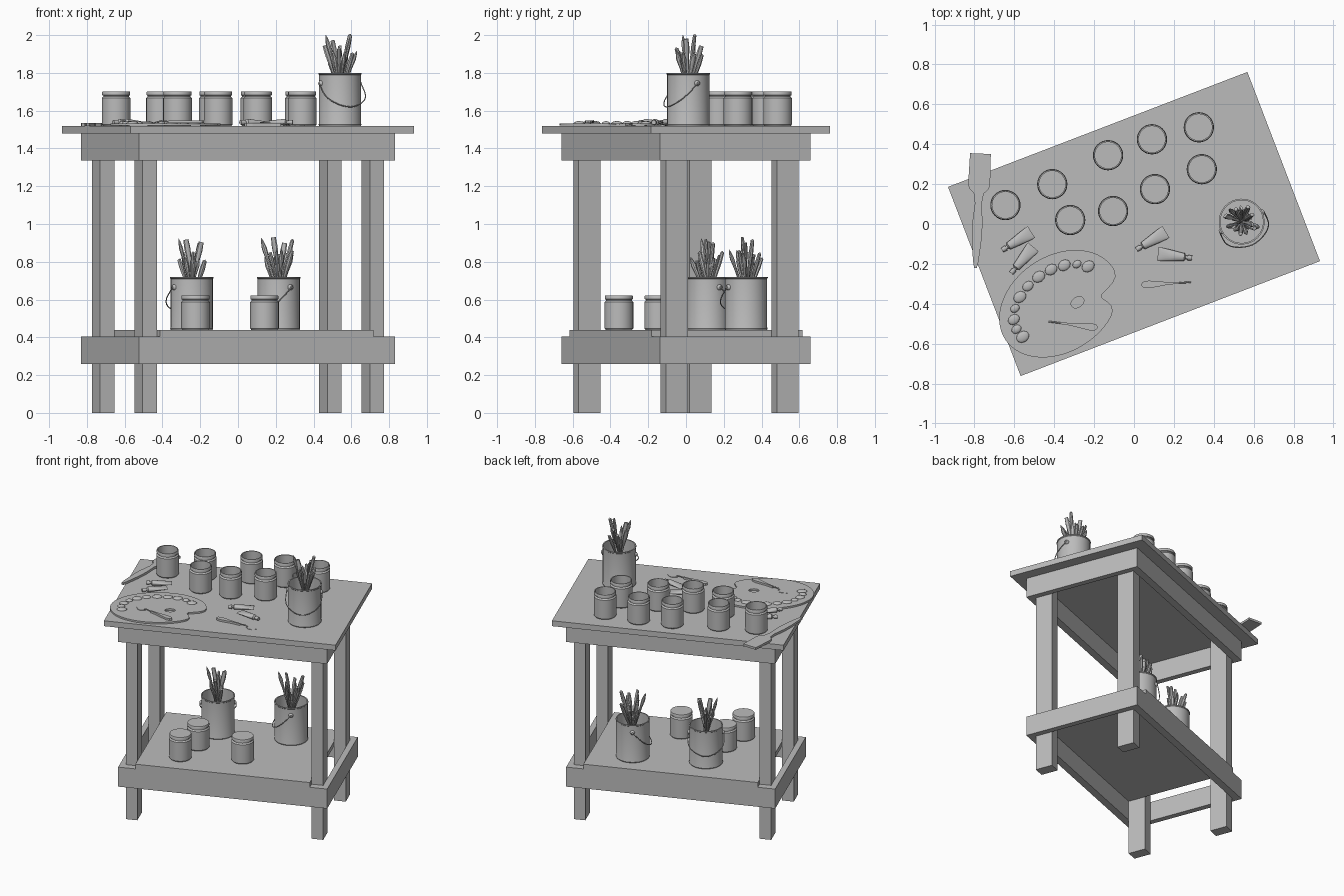
import bpy, bmesh, math, random
from math import sin, cos, pi, radians
from mathutils import Vector, Matrix

if "Cube" in bpy.data.objects:
    bpy.data.objects.remove(bpy.data.objects["Cube"])

random.seed(4)
TURN = Matrix.Rotation(radians(21), 4, 'Z')
TOP, SHELF = 1.52, 0.44

grey = bpy.data.materials.new("plain grey")
grey.use_nodes = True
grey.diffuse_color = (0.5, 0.5, 0.5, 1)
grey.node_tree.nodes["Principled BSDF"].inputs["Base Color"].default_value = (0.5, 0.5, 0.5, 1)


def finish(name, bm, matrix=Matrix(), smooth=False):
    bmesh.ops.recalc_face_normals(bm, faces=bm.faces)
    mesh = bpy.data.meshes.new(name)
    bm.to_mesh(mesh)
    bm.free()
    mesh.materials.append(grey)
    ob = bpy.data.objects.new(name, mesh)
    ob.matrix_world = matrix
    bpy.context.collection.objects.link(ob)
    if smooth:
        bpy.ops.object.select_all(action='DESELECT')
        ob.select_set(True)
        bpy.context.view_layer.objects.active = ob
        bpy.ops.object.shade_smooth_by_angle(angle=radians(40))
    return ob


def box(name, u, v, z0, z1, su, sv):
    """Box centred on u, v in the turned frame of the table."""
    bm = bmesh.new()
    bmesh.ops.create_cube(bm, size=1, matrix=Matrix.Diagonal((su, sv, z1 - z0, 1)))
    return finish(name, bm, TURN @ Matrix.Translation((u, v, (z0 + z1) / 2)))


def lathe(name, profile, matrix, segments=32):
    """Spin (radius, height) points about z."""
    bm = bmesh.new()
    vs = [bm.verts.new((r, 0, z)) for r, z in profile]
    edges = [bm.edges.new(p) for p in zip(vs, vs[1:])]
    bmesh.ops.spin(bm, geom=vs + edges, cent=(0, 0, 0), axis=(0, 0, 1),
                   angle=2 * pi, steps=segments)
    bmesh.ops.remove_doubles(bm, verts=bm.verts, dist=1e-5)
    return finish(name, bm, matrix, True)


def plate(name, outline, thickness, matrix):
    """Flat outline pushed up by a thickness."""
    bm = bmesh.new()
    face = bm.faces.new([bm.verts.new((x, y, 0)) for x, y in outline])
    ext = bmesh.ops.extrude_face_region(bm, geom=[face])["geom"]
    bmesh.ops.translate(bm, vec=(0, 0, thickness),
                        verts=[g for g in ext if isinstance(g, bmesh.types.BMVert)])
    return finish(name, bm, matrix)


def mirrored(half):
    return half + [(x, -y) for x, y in reversed(half) if y > 0]


def wire(name, points, radius, matrix):
    curve = bpy.data.curves.new(name, 'CURVE')
    curve.dimensions = '3D'
    curve.bevel_depth, curve.bevel_resolution, curve.use_fill_caps = radius, 2, True
    spline = curve.splines.new('POLY')
    spline.points.add(len(points) - 1)
    for p, co in zip(spline.points, points):
        p.co = (*co, 1)
    curve.materials.append(grey)
    ob = bpy.data.objects.new(name, curve)
    ob.matrix_world = matrix
    bpy.context.collection.objects.link(ob)


def at(x, y, z, degrees=0):
    return Matrix.Translation((x, y, z)) @ Matrix.Rotation(radians(degrees), 4, 'Z')


# Table: top, shelf, legs and two rings of boards
box("table_top", 0, 0, 1.48, TOP, 1.608, 1.016)
box("shelf", 0, 0, 0.405, SHELF, 1.21, 0.854)
for su in (-1, 1):
    for sv in (-1, 1):
        box("leg", su * 0.645, sv * 0.314, 0, 1.48, 0.08, 0.124)
for label, z0, z1 in (("upper", 1.335, 1.48), ("lower", 0.26, 0.405)):
    for s in (-1, 1):
        box(label + "_long_rail", 0, s * 0.4015, z0, z1, 1.451, 0.051)
        box(label + "_end_rail", s * 0.7053, 0, z0, z1, 0.0405, 0.752)

# Jars: open ones on the table, closed ones on the shelf
JAR = [(0, 0), (0.07, 0), (0.076, 0.007), (0.076, 0.146), (0.068, 0.155), (0.068, 0.16),
       (0.074, 0.162), (0.074, 0.178), (0.072, 0.182)]
OPEN = JAR + [(0.066, 0.182), (0.066, 0.02), (0, 0.02)]
for x, y in ((-0.645, 0.095), (-0.41, 0.2), (-0.13, 0.345), (0.09, 0.425), (0.325, 0.485),
             (0.34, 0.275), (0.105, 0.175), (-0.105, 0.065), (-0.32, 0.02)):
    lathe("open_jar", OPEN, at(x, y, TOP))
for x, y in ((-0.225, -0.355), (-0.225, -0.145), (0.14, -0.145)):
    lathe("closed_jar", JAR + [(0, 0.182)], at(x, y, SHELF))


def brush(origin, index, tall):
    """A brush standing in a bucket, leaning on the rim."""
    a = index * 2.4 + random.uniform(-0.3, 0.3)
    lean = random.uniform(0.03, 0.095)
    foot = Vector((-cos(a) * 0.05, -sin(a) * 0.05, 0.015))
    tip = Vector((cos(a) * lean, sin(a) * lean, tall))
    d = tip - foot
    n = d.length
    flat = index % 3
    if flat == 0:      # flat bristle head
        prof = [(0, 0), (0.006, 0.01), (0.009, n * 0.7), (0.013, n * 0.78), (0.017, n * 0.9), (0.014, n), (0, n)]
    elif flat == 1:    # pointed round head
        prof = [(0, 0), (0.007, 0.01), (0.009, n * 0.75), (0.014, n * 0.88), (0.007, n * 0.96), (0, n)]
    else:              # rounded handle end
        prof = [(0, 0), (0.008, 0.01), (0.008, n * 0.6), (0.014, n * 0.85), (0.011, n * 0.98), (0, n)]
    squash = Matrix.Diagonal((1, 0.45 if flat == 0 else 0.8, 1, 1))
    spin = Matrix.Rotation(random.uniform(0, pi), 4, 'Z')
    lathe("brush", prof, Matrix.Translation(Vector(origin) + foot)
          @ d.to_track_quat('Z', 'Y').to_matrix().to_4x4() @ spin @ squash, 8)


# Buckets with ears, a hanging wire handle and brushes
BUCKET = [(0, 0), (0.111, 0), (0.114, 0.006), (0.112, 0.012), (0.112, 0.27), (0.115, 0.273),
          (0.115, 0.28), (0.107, 0.28), (0.107, 0.012), (0, 0.012)]
for x, y, z, turn, side in ((0.54, 0.012, TOP, 25, -1), (-0.245, 0.115, SHELF, 34, 1),
                            (0.215, 0.318, SHELF, -56, -1)):
    base = at(x, y, z, turn)
    lathe("bucket", BUCKET, base)
    for s in (-1, 1):
        lathe("handle_ear", [(0, 0), (0.016, 0), (0.014, 0.008), (0.007, 0.014), (0, 0.014)],
              base @ Matrix.Translation((s * 0.11, 0, 0.225)) @ Matrix.Rotation(s * pi / 2, 4, 'Y'), 16)
    arc = [i * pi / 20 for i in range(21)]
    wire("wire_handle", [(cos(t) * (0.122 + 0.02 * sin(2 * t) ** 2), side * 0.128 * sin(t),
                          0.225 - 0.125 * sin(t)) for t in arc], 0.003, base)
    for i in range(15):
        brush((x, y, z), i, random.uniform(0.37, 0.43) if i % 4 else random.uniform(0.45, 0.49))


# Palette: kidney outline with a thumb hole and paint blobs
def kidney(t):
    notch = 0.3 * math.exp(-((t - 5.75) / 0.22) ** 2)
    r = 1 - notch
    return 0.325 * r * cos(t), 0.24 * r * sin(t)


bm = bmesh.new()
edges = []
hole = [(0.08 + 0.035 * cos(i * pi / 10), -0.045 + 0.025 * sin(i * pi / 10)) for i in range(20)]
for loop in ([kidney(i * pi / 32) for i in range(64)], hole):
    vs = [bm.verts.new((px, py, 0)) for px, py in loop]
    edges += [bm.edges.new((vs[i - 1], vs[i])) for i in range(len(vs))]
bmesh.ops.triangle_fill(bm, edges=edges, use_beauty=True)
grown = bmesh.ops.extrude_face_region(bm, geom=bm.faces[:])["geom"]
bmesh.ops.translate(bm, vec=(0, 0, 0.012), verts=[g for g in grown if isinstance(g, bmesh.types.BMVert)])
PAL = at(-0.375, -0.4, TOP + 0.001, 34)
finish("palette", bm, PAL)
for i in range(11):
    t = 0.45 + i * 0.29
    bm = bmesh.new()
    bmesh.ops.create_icosphere(bm, subdivisions=2, radius=1)
    size = random.uniform(0.022, 0.036)
    finish("paint_blob", bm, PAL @ Matrix.Translation((0.25 * cos(t), 0.17 * sin(t), 0.012))
           @ Matrix.Diagonal((size, size * 0.8, 0.012, 1)), True)

# Palette knives: drop-shaped handle, thin shank, pointed blade
for x, y, z, turn in ((0.035, -0.305, TOP, 3), (-0.18, -0.52, TOP + 0.014, 173)):
    base = at(x, y, z, turn)
    plate("knife_handle", mirrored([(0, 0), (0.01, 0.014), (0.04, 0.019), (0.08, 0.014), (0.14, 0.006),
                                    (0.19, 0.005)]), 0.014, base)
    wire("knife_shank", [(0.18, 0, 0.007), (0.23, 0, 0.012), (0.25, 0, 0.004)], 0.004, base)
    plate("knife_blade", mirrored([(0.24, 0.005), (0.265, 0.025), (0.29, 0.022), (0.32, 0)]), 0.003, base)

# Paint tubes: flat crimped end, round shoulder, cap
for x, y, turn in ((-0.515, -0.04, 212), (-0.505, -0.115, 230), (0.16, -0.04, 211), (0.12, -0.15, -7)):
    bm = bmesh.new()
    rings = []
    for px, ry, rz in ((0, 0.034, 0.003), (0.012, 0.034, 0.003), (0.06, 0.029, 0.011), (0.12, 0.021, 0.018),
                       (0.133, 0.02, 0.018), (0.14, 0.009, 0.009), (0.15, 0.009, 0.009),
                       (0.15, 0.014, 0.014), (0.172, 0.012, 0.012)):
        rings.append([bm.verts.new((px, ry * cos(k * pi / 8), 0.018 + rz * sin(k * pi / 8))) for k in range(16)])
    for a, b in zip(rings, rings[1:]):
        for k in range(16):
            bm.faces.new((a[k - 1], a[k], b[k], b[k - 1]))
    bm.faces.new(rings[0])
    bm.faces.new(rings[-1])
    finish("paint_tube", bm, at(x, y, TOP), True)
    bpy.context.object.matrix_world = at(x, y, TOP, turn)

# Wide flat brush hanging over the table edge
plate("wide_brush", mirrored([(0, 0.052), (0.15, 0.055), (0.175, 0.05), (0.2, 0.025), (0.25, 0.017),
                              (0.35, 0.026), (0.43, 0.024), (0.54, 0.014), (0.575, 0.006)]),
      0.016, at(-0.77, 0.353, TOP, 267.5))
